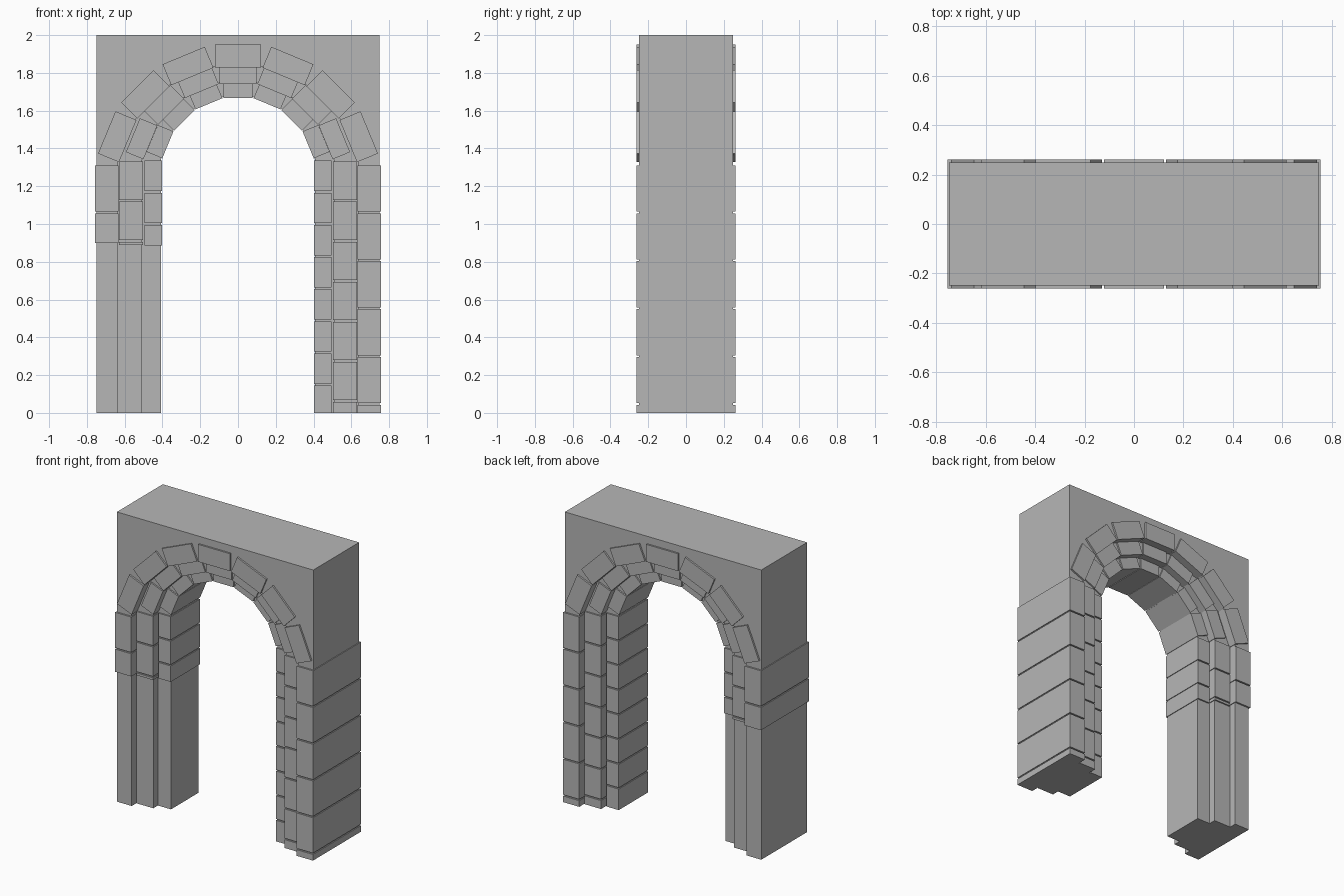
import bpy, bmesh, math
from mathutils import Matrix, Vector

if "Cube" in bpy.data.objects:
    bpy.data.objects.remove(bpy.data.objects["Cube"])

stone = bpy.data.materials.new("grey stone")
stone.diffuse_color = (0.47, 0.47, 0.47, 1)
stone.use_nodes = True
stone.node_tree.nodes["Principled BSDF"].inputs["Base Color"].default_value = stone.diffuse_color
T = math.tan(math.radians(11.25))


def finish(name, bm):
    bmesh.ops.recalc_face_normals(bm, faces=bm.faces)
    me = bpy.data.meshes.new(name)
    bm.to_mesh(me)
    bm.free()
    me.materials.append(stone)
    ob = bpy.data.objects.new(name, me)
    bpy.context.collection.objects.link(ob)


def add_box(bm, size, matrix):
    bmesh.ops.create_cube(bm, size=1, matrix=matrix @ Matrix.Diagonal((*size, 1)))


def opening(r, c):
    """Half 16-gon arch on straight legs, from left foot to right foot."""
    pts = [(-r, 0)]
    for k in range(8):
        a = math.radians(168.75 - 22.5 * k)
        rv = r / math.cos(math.radians(11.25))
        pts.append((rv * math.cos(a), c + rv * math.sin(a)))
    return pts + [(r, 0)]


def layer(name, outer, inner, depth):
    """Extruded band between two outlines with matching point counts."""
    bm = bmesh.new()
    o = [bm.verts.new((x, -depth, z)) for x, z in outer]
    i = [bm.verts.new((x, -depth, z)) for x, z in inner]
    faces = [bm.faces.new((o[k], o[k + 1], i[k + 1], i[k])) for k in range(len(o) - 1)]
    ext = bmesh.ops.extrude_face_region(bm, geom=faces, use_keep_orig=True)
    moved = [v for v in ext["geom"] if isinstance(v, bmesh.types.BMVert)]
    bmesh.ops.translate(bm, vec=(0, 2 * depth, 0), verts=moved)
    finish(name, bm)


# Plain stepped core: wall, middle order, inner order
o_out, o_mid, o_in = opening(0.637, 1.197), opening(0.507, 1.24), opening(0.407, 1.265)
wall = [(-0.75, 0), (-0.75, 1.3), (-0.75, 1.65), (-0.75, 2), (-0.2, 2),
        (0.2, 2), (0.75, 2), (0.75, 1.65), (0.75, 1.3), (0.75, 0)]
layer("wall", wall, o_out, 0.25)
layer("middle_core", o_out, o_mid, 0.20)
layer("inner_core", o_mid, o_in, 0.15)


# Seven rectangular arch stones per order
def arch_stones(name, r, c, thick, depth, gap):
    bm = bmesh.new()
    for k in range(-3, 4):
        m = (Matrix.Translation((0, 0, c)) @ Matrix.Rotation(math.radians(22.5 * k), 4, 'Y')
             @ Matrix.Translation((0, 0, r + thick / 2)))
        add_box(bm, (2 * r * T - gap, 2 * depth, thick), m)
    finish(name, bm)


arch_stones("outer_arch_stones", 0.632, 1.197, 0.12, 0.262, 0.010)
arch_stones("middle_arch_stones", 0.502, 1.24, 0.10, 0.21, 0.006)
arch_stones("inner_arch_stones", 0.402, 1.265, 0.09, 0.16, 0.006)


# Courses of pier stones: full height on the right, only the top ones on the left
def pier_stones(name, x0, x1, depth, top, pitch, left_count, left_bottom):
    for side, label in ((1, "right"), (-1, "left")):
        bm = bmesh.new()
        n = left_count if side < 0 else math.ceil(top / pitch)
        floor = left_bottom if side < 0 else 0.0
        for k in range(n):
            z1 = top - k * pitch
            z0 = max(z1 - pitch + 0.009, floor)
            if z1 - z0 < 0.005:
                continue
            add_box(bm, (x1 - x0, 2 * depth, z1 - z0),
                    Matrix.Translation(Vector((side * (x0 + x1) / 2, 0, (z0 + z1) / 2))))
        finish(label + "_" + name, bm)


pier_stones("outer_pier_stones", 0.632, 0.756, 0.262, 1.31, 0.2535, 2, 0.90)
pier_stones("middle_pier_stones", 0.502, 0.629, 0.21, 1.33, 0.212, 3, 0.89)
pier_stones("inner_pier_stones", 0.402, 0.496, 0.16, 1.335, 0.17, 3, 0.885)
